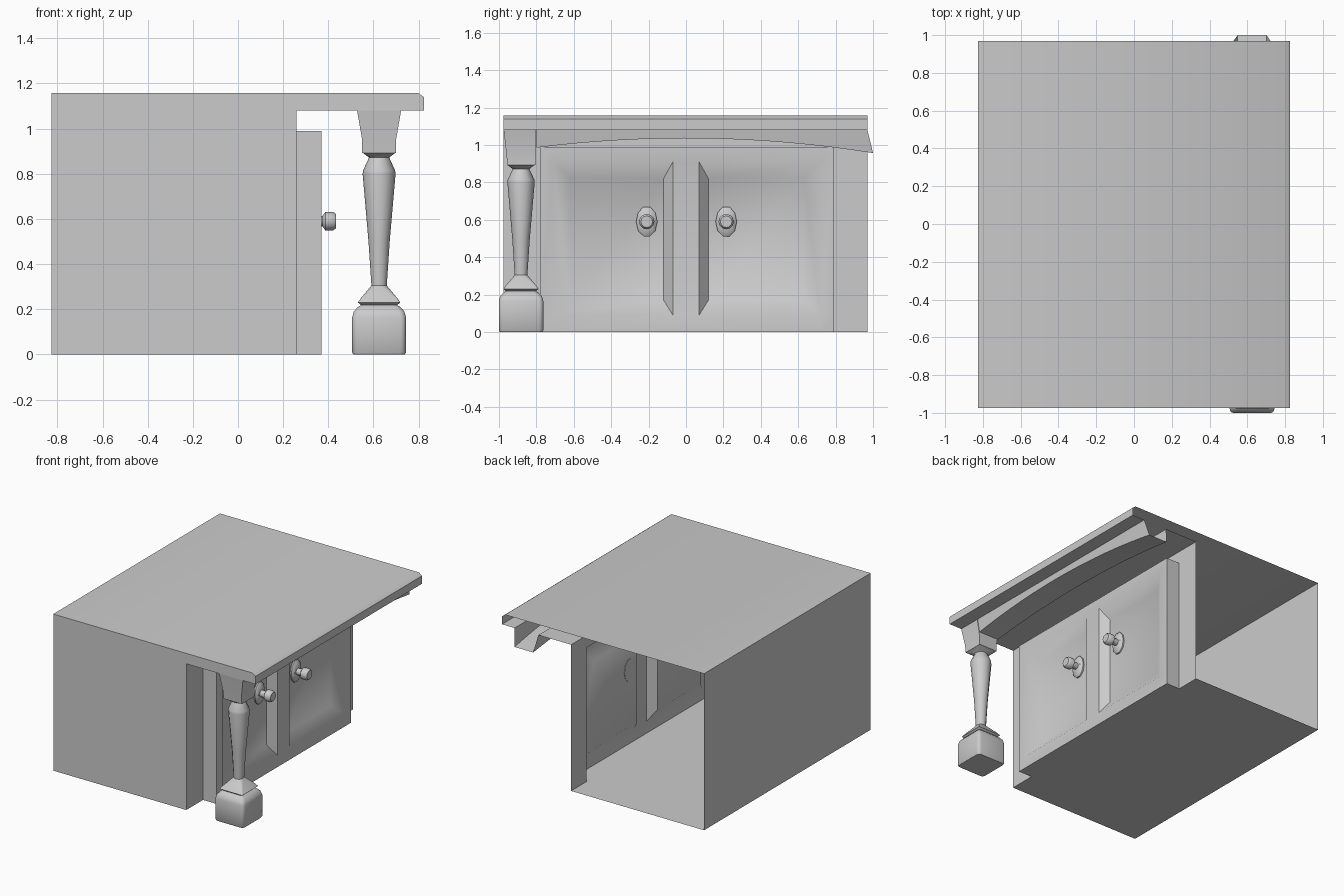
import bpy, bmesh
from math import pi, sin, cos, radians

if "Cube" in bpy.data.objects:
    bpy.data.objects.remove(bpy.data.objects["Cube"])


def finish(name, bm, angle=40):
    bmesh.ops.remove_doubles(bm, verts=bm.verts, dist=0.0005)
    bmesh.ops.recalc_face_normals(bm, faces=bm.faces)
    me = bpy.data.meshes.new(name)
    bm.to_mesh(me)
    bm.free()
    ob = bpy.data.objects.new(name, me)
    bpy.context.collection.objects.link(ob)
    bpy.ops.object.select_all(action='DESELECT')
    bpy.context.view_layer.objects.active = ob
    ob.select_set(True)
    bpy.ops.object.shade_smooth_by_angle(angle=radians(angle))
    return ob


def face(bm, pts):
    return bm.faces.new([bm.verts.new(p) for p in pts])


def loft(bm, rings, cap_start=True, cap_end=True):
    vs = [[bm.verts.new(p) for p in r] for r in rings]
    n = len(vs[0])
    for a, b in zip(vs, vs[1:]):
        for i in range(n):
            j = (i + 1) % n
            bm.faces.new((a[i], a[j], b[j], b[i]))
    if cap_start:
        bm.faces.new(vs[0])
    if cap_end:
        bm.faces.new(vs[-1])


# Counter shell: profile swept along y, closed at the front, open at the +y end
Y0, Y1 = -0.975, 0.97
prof = [(-.827, 0), (-.827, 1.157), (.80, 1.157), (.825, 1.138), (.825, 1.08),
        (.722, 1.08), (.527, 1.08), (.26, 1.08), (.26, 0)]
bm = bmesh.new()
for i, (a, b) in enumerate(zip(prof, prof[1:] + prof[:1])):
    if i in (5, 7):          # beam slot and cabinet front are left open
        continue
    face(bm, [(a[0], Y0, a[1]), (b[0], Y0, b[1]), (b[0], Y1, b[1]), (a[0], Y1, a[1])])
face(bm, [(x, Y0, z) for x, z in prof])
# Recessed strips around the door slab
for y0, y1, z0, z1 in [(Y0, -.78, 0, 1.08), (.79, Y1, 0, 1.08), (-.78, .79, .99, 1.08)]:
    face(bm, [(.26, y0, z0), (.26, y1, z0), (.26, y1, z1), (.26, y0, z1)])
finish("counter_shell", bm)

# Door slab with two sunken panels, hollow behind
bm = bmesh.new()
X, D = .37, .055
ys, zs = [-.78, -.71, -.07, .07, .72, .79], [0, .09, .91, .99]
inner = {1: (-.62, -.12), 3: (.12, .63)}


def rect(x, y0, y1, z0, z1):
    return [(x, y0, z0), (x, y1, z0), (x, y1, z1), (x, y0, z1)]


for i in range(5):
    for k in range(3):
        r = rect(X, ys[i], ys[i + 1], zs[k], zs[k + 1])
        if k == 1 and i in inner:
            loft(bm, [r, rect(X - D, *inner[i], .17, .82)], cap_start=False)
        else:
            face(bm, r)
loft(bm, [rect(.26, -.78, .79, 0, .99), rect(X, -.78, .79, 0, .99)], False, False)
finish("cabinet_doors", bm)

# Door knobs on oval plates
for n, y in (("left", -.21), ("right", .215)):
    bm = bmesh.new()

    def oval(x, ry, rz, s):
        return [(x, y + ry * cos(2 * pi * i / s), .59 + rz * sin(2 * pi * i / s)) for i in range(s)]
    loft(bm, [oval(.312, .057, .083, 10), oval(.325, .057, .083, 10), oval(.34, .04, .062, 10)])
    loft(bm, [oval(x, r, r, 12) for x, r in
              [(.33, .024), (.375, .024), (.387, .041), (.422, .041), (.434, .031)]])
    finish("knob_" + n, bm)

# Arched beam: trough section following the arch, ends slanted with the post
bm = bmesh.new()
N = 16
CX = .625


def half(z):
    return .075 + .0225 * max(0, (z - .95) / .13)


secs = []
for i in range(N + 1):
    t = i / N
    yt, yb = -.80 + t * 1.77, -.80 + t * 1.80
    zb = 1.036 - .079 * yb * yb
    h = half(zb)
    secs.append([bm.verts.new(p) for p in [(CX - .0975, yt, 1.08), (CX - h, yb, zb),
                                           (CX + h, yb, zb), (CX + .0975, yt, 1.08)]])
for a, b in zip(secs, secs[1:]):
    for j in range(3):
        bm.faces.new((a[j], a[j + 1], b[j + 1], b[j]))
finish("arched_beam", bm)

# Post head block, flaring up into the counter
bm = bmesh.new()
loft(bm, [[(CX - h, y0, z), (CX + h, y0, z), (CX + h, -.805, z), (CX - h, -.805, z)]
          for z, h, y0 in [(.893, .075, -.955), (.95, .075, -.96), (1.08, .0975, -.975)]],
     cap_end=False)
finish("post_head", bm)

# Turned post: rounded-square rings, (z, half width, roundness)
bm = bmesh.new()
PY = -.882


def ring(z, h, rnd):
    r = h * rnd
    out = []
    for q in range(4):
        for k in range(4):
            a = pi / 2 * q + pi / 6 * k
            sx = 1 if q in (0, 3) else -1
            sy = 1 if q in (0, 1) else -1
            out.append((CX + sx * (h - r) + r * cos(a), PY + sy * (h - r) + r * sin(a), z))
    return out


post = [(0, .114, .2), (.008, .119, .2), (.165, .119, .2), (.19, .112, .22), (.21, .094, .25),
        (.218, .08, .2), (.23, .094, .08), (.25, .08, .12), (.305, .034, .9), (.5, .047, 1),
        (.80, .073, 1), (.815, .071, 1), (.86, .05, 1), (.872, .045, 1), (.88, .055, .5),
        (.893, .073, .1)]
loft(bm, [ring(*p) for p in post])
finish("turned_post", bm)
